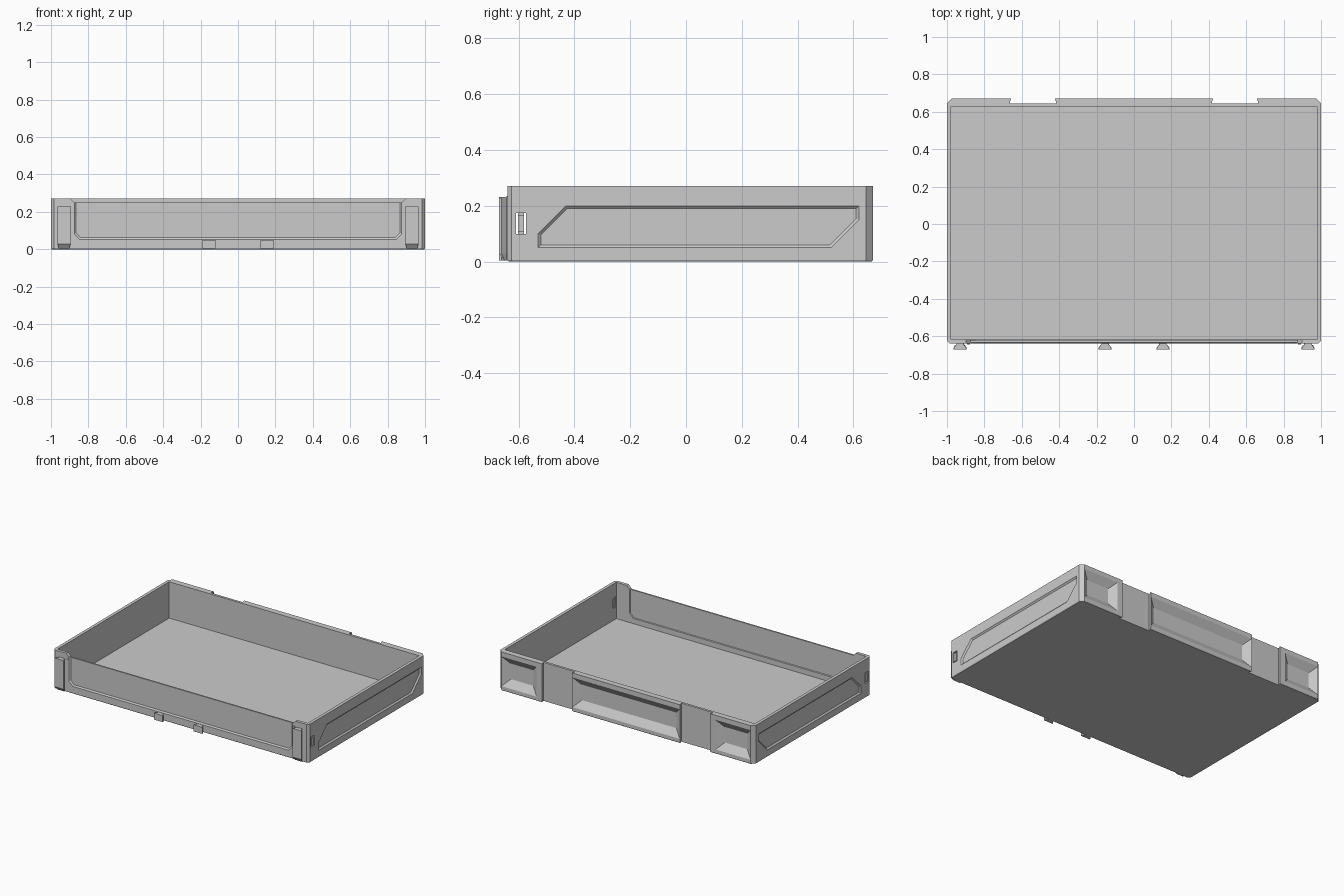
import bpy, bmesh
from mathutils import Vector

if "Cube" in bpy.data.objects:
    bpy.data.objects.remove(bpy.data.objects["Cube"])


def inset(poly, d):
    """Mitred inward offset of a counter-clockwise 2D polygon."""
    out, n = [], len(poly)
    for i in range(n):
        p, a, b = Vector(poly[i]), Vector(poly[i - 1]), Vector(poly[(i + 1) % n])
        e1, e2 = (p - a).normalized(), (b - p).normalized()
        n1, n2 = Vector((-e1.y, e1.x)), Vector((-e2.y, e2.x))
        q = p + (n1 + n2) * d / (1 + n1.dot(n2))
        out.append((q.x, q.y))
    return out


def rect(u0, v0, u1, v1):
    return [(u0, v0), (u1, v0), (u1, v1), (u0, v1)]


def place(axis, u, v, w):
    return {'x': (w, u, v), 'y': (u, w, v), 'z': (u, v, w)}[axis]


def loft(name, axis, sections):
    """Solid through sections [(position on axis, 2D polygon), ...]."""
    bm = bmesh.new()
    loops = [[bm.verts.new(place(axis, u, v, w)) for u, v in poly] for w, poly in sections]
    for A, B in zip(loops, loops[1:]):
        for i in range(len(A)):
            j = (i + 1) % len(A)
            bm.faces.new((A[i], A[j], B[j], B[i]))
    bm.faces.new(loops[0])
    bm.faces.new(loops[-1])
    bmesh.ops.recalc_face_normals(bm, faces=bm.faces)
    mesh = bpy.data.meshes.new(name)
    bm.to_mesh(mesh)
    bm.free()
    ob = bpy.data.objects.new(name, mesh)
    bpy.context.collection.objects.link(ob)
    return ob


def cut(target, cutter):
    cutter.hide_render = True
    mod = target.modifiers.new("cut", 'BOOLEAN')
    mod.operation, mod.solver, mod.object = 'DIFFERENCE', 'EXACT', cutter
    bpy.context.view_layer.objects.active = target
    bpy.ops.object.modifier_apply(modifier=mod.name)
    bpy.data.objects.remove(cutter)


def recess(target, axis, poly, surface, depth, slope):
    """Sunken panel with sloped edges; the sign of depth gives the direction."""
    cut(target, loft("recess_cutter", axis, [
        (surface - depth * .5, inset(poly, -slope * .5)),
        (surface + depth, inset(poly, slope))]))


# Tray body: outline with chamfered corners, hollowed from above
outline = [(-.985, -.64), (.985, -.64), (1, -.625), (1, .645), (.975, .67),
           (-.975, .67), (-1, .645), (-1, -.625)]
tray = loft("tray_body", 'z', [(0, inset(outline, .004)), (.006, outline), (.272, outline)])
cut(tray, loft("cavity", 'z', [(.015, rect(-.978, -.618, .978, .628)),
                               (.4, rect(-.978, -.618, .978, .628))]))

# Lowered front wall and its thin panel, sunken on both faces
cut(tray, loft("front_dip", 'y', [
    (w, [(-.875, .25), (.875, .25), (.92, .295), (-.92, .295)]) for w in (-.7, -.55)]))
panel = [(-.845, .052), (.845, .052), (.875, .082), (.875, .32), (-.875, .32), (-.875, .082)]
recess(tray, 'y', panel, -.64, .007, .01)
recess(tray, 'y', panel, -.618, -.004, .004)

# Back wall: three tapered pockets
for x0, x1 in ((-.975, -.70), (-.42, .42), (.70, .975)):
    recess(tray, 'y', rect(x0, .03, x1, .24), .67, -.034, .05)

# Back wall: dovetail slots at full height, with small side notches
for s in (-1, 1):
    c = s * .54
    slot = [(c - .125, .645), (c + .125, .645), (c + .112, .69), (c - .112, .69)]
    cut(tray, loft("slot_cutter", 'z', [(-.1, slot), (.4, slot)]))

# Side walls: sunken angular panels and latch windows
side = [(-.53, .05), (.52, .05), (.62, .15), (.62, .20), (-.43, .20), (-.53, .10)]
for s in (-1, 1):
    recess(tray, 'x', side, s, -s * .009, .01)
    cut(tray, loft("window", 'x', [(s * .95, rect(-.61, .10, -.573, .175)),
                                   (s * 1.05, rect(-.61, .10, -.573, .175))]))
    loft("latch_tab", 'x', [(s * .979, rect(-.602, .108, -.581, .167)),
                            (s * .998, rect(-.602, .108, -.581, .167))])
    # Bridges holding each latch tab in its window
    for z in (.10, .167):
        loft("latch_bridge", 'x', [(s * .982, rect(-.602, z, -.581, z + .008)),
                                   (s * .990, rect(-.602, z, -.581, z + .008))])


# Front dovetail clips: tall at the corners, short in the middle
def clip(name, x, z0, z1, taper):
    def section(k):
        f, b = .035 * k, .02 * k
        return [(x - b, -.632), (x - b, -.643), (x - f, -.662), (x - f, -.67),
                (x + f, -.67), (x + f, -.662), (x + b, -.643), (x + b, -.632)]
    low = [(u, max(v, -.65)) for u, v in section(.8)]
    sections = [(z0, low), (z0 + .025, section(1))] if taper else [(z0, section(1))]
    return loft(name, 'z', sections + [(z1 - .004, section(1)), (z1, section(.92))])


for s in (-1, 1):
    clip("corner_clip", s * .93, .004, .232, True)
    clip("centre_clip", s * .155, .004, .05, False)
    # Stop ridge beside the front panel
    loft("panel_stop", 'z', [(.06, rect(s * .885 - .008, -.644, s * .885 + .008, -.632)),
                             (.235, rect(s * .885 - .008, -.644, s * .885 + .008, -.632))])
